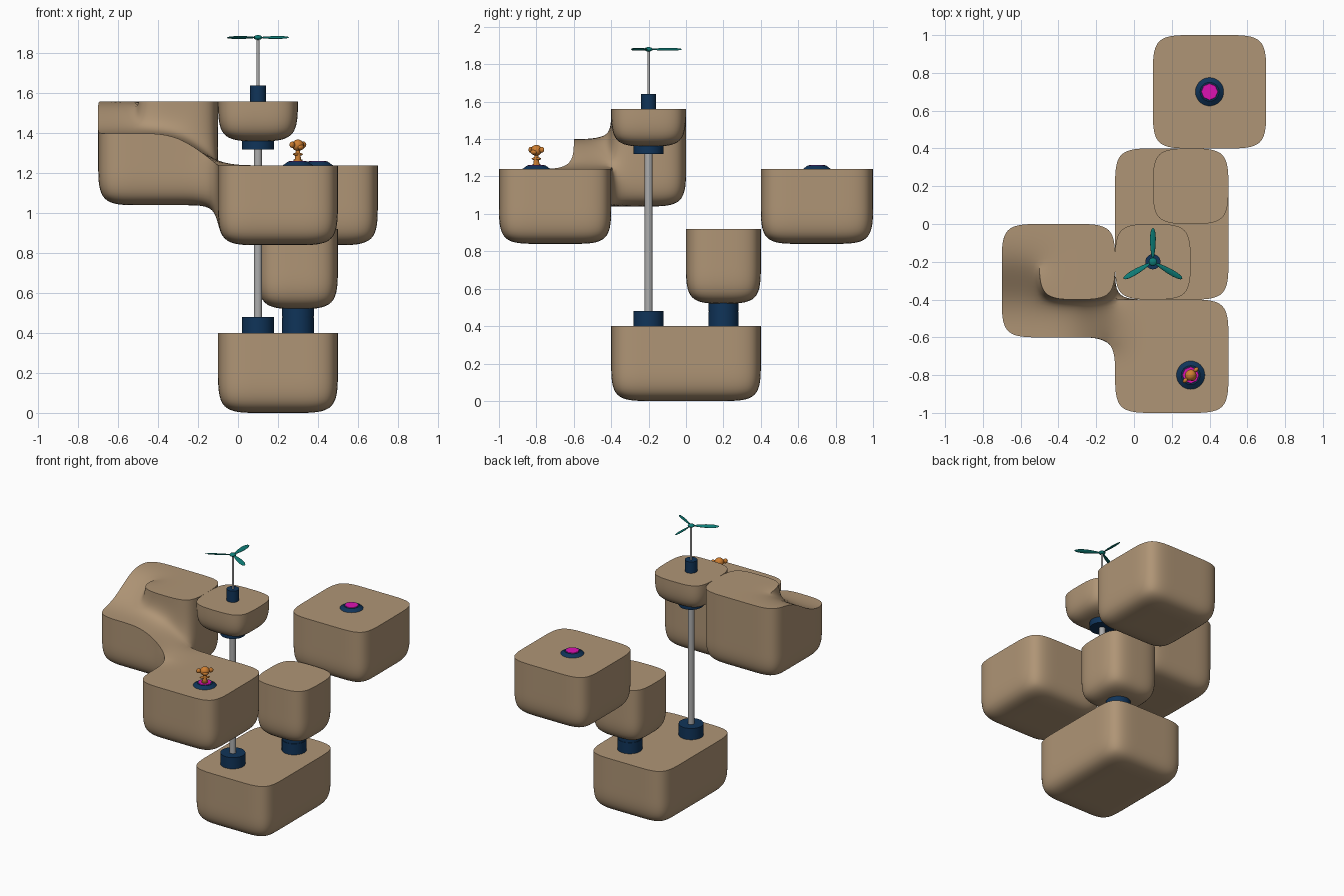
import bpy, bmesh, math
from mathutils import Matrix, Vector

if "Cube" in bpy.data.objects:
    bpy.data.objects.remove(bpy.data.objects["Cube"])


def material(name, rgb):
    m = bpy.data.materials.new(name)
    m.diffuse_color = (*rgb, 1)
    m.use_nodes = True
    m.node_tree.nodes["Principled BSDF"].inputs["Base Color"].default_value = m.diffuse_color
    return m


TAN = material("tan stone", (0.43, 0.30, 0.18))
NAVY = material("navy", (0.005, 0.034, 0.10))
GREY = material("grey metal", (0.42, 0.42, 0.42))
TEAL = material("teal", (0.004, 0.20, 0.18))
PINK = material("magenta", (0.72, 0.006, 0.45))
ORANGE = material("orange", (0.62, 0.21, 0.03))


def finish(bm, name, mat, subdivide=0, angle=35):
    me = bpy.data.meshes.new(name)
    bm.to_mesh(me)
    bm.free()
    me.materials.append(mat)
    ob = bpy.data.objects.new(name, me)
    bpy.context.collection.objects.link(ob)
    bpy.ops.object.select_all(action='DESELECT')
    ob.select_set(True)
    bpy.context.view_layer.objects.active = ob
    if subdivide:
        mod = ob.modifiers.new("smooth", 'SUBSURF')
        mod.levels = mod.render_levels = subdivide
        bpy.ops.object.modifier_apply(modifier=mod.name)
    bpy.ops.object.shade_smooth_by_angle(angle=math.radians(angle))
    return ob


def cells(i0, i1, j0, j1, k0, k1):
    return {(i, j, k) for i in range(i0, i1) for j in range(j0, j1) for k in range(k0, k1)}


def up(p):
    return (p[0], p[1], p[2] + 1)


# Rounded island: skin of 0.2-unit cells, top rims creased, then subdivided
def island(name, filled, levels, ramps=()):
    faces = {}
    for c in filled:
        for a in range(3):
            for s in (0, 1):
                n = list(c)
                n[a] += 2 * s - 1
                if tuple(n) in filled:
                    continue
                b, d = [x for x in range(3) if x != a]
                quad = []
                for u, v in ((0, 0), (1, 0), (1, 1), (0, 1)):
                    p = list(c)
                    p[a] += s
                    p[b] += u
                    p[d] += v
                    quad.append(tuple(p))
                faces[frozenset(quad)] = quad
    # a ramp replaces one step: low edge (l0, l1), foot of the step (b0, b1)
    for l0, l1, b0, b1 in ramps:
        for old in ((l0, l1, b0, b1), (b0, b1, up(b0), up(b1)), (l1, b1, up(l1), up(b1))):
            faces.pop(frozenset(old))
        for new in ((l0, l1, up(b1), up(b0)), (l1, up(l1), up(b1)), (l0, b0, up(b0))):
            faces[frozenset(new)] = new
    bm = bmesh.new()
    verts = {}
    for f in faces.values():
        for p in f:
            if p not in verts:
                verts[p] = bm.verts.new((-0.7 + 0.2 * p[0], -1 + 0.2 * p[1], levels[p[2]]))
        bm.faces.new([verts[p] for p in f])
    bmesh.ops.recalc_face_normals(bm, faces=bm.faces[:])
    bm.normal_update()
    crease = bm.edges.layers.float.new("crease_edge")
    for e in bm.edges:
        nz = sorted(f.normal.z for f in e.link_faces)
        if abs(nz[0]) < 0.1 and nz[1] > 0.3 and e.is_convex:
            e[crease] = 1.0
    finish(bm, name, TAN, subdivide=3)


def cone(name, mat, x, y, z0, z1, r0, r1=None, sides=32):
    bm = bmesh.new()
    bmesh.ops.create_cone(bm, cap_ends=True, segments=sides, radius1=r0,
                          radius2=r0 if r1 is None else r1, depth=z1 - z0,
                          matrix=Matrix.Translation((x, y, (z0 + z1) / 2)))
    return finish(bm, name, mat)


def ball(name, mat, centre, size, turn=0.0):
    bm = bmesh.new()
    bmesh.ops.create_uvsphere(bm, u_segments=20, v_segments=12, radius=1,
                              matrix=Matrix.Translation(centre) @ Matrix.Rotation(turn, 4, 'Z')
                              @ Matrix.Diagonal((*size, 1)))
    return finish(bm, name, mat, angle=60)


# Islands
island("base_island", cells(3, 6, 3, 7, 0, 2), (0, 0.2, 0.4))
island("small_cube", cells(4, 6, 5, 7, 0, 2), (0.52, 0.72, 0.92))
island("back_island", cells(4, 7, 7, 10, 0, 2), (0.84, 1.04, 1.24))
island("lift_platform", cells(3, 5, 3, 5, 0, 1), (1.36, 1.56))
island("winding_island",
       cells(3, 6, 0, 3, 0, 2) | (cells(0, 3, 2, 5, 1, 3) - {(2, 2, 2)})
       | cells(1, 3, 3, 5, 3, 4) | {(0, 4, 3)},
       (0.84, 1.04, 1.24, 1.40, 1.56),
       ramps=(((3, 2, 2), (3, 3, 2), (2, 2, 2), (2, 3, 2)),
              ((0, 3, 3), (1, 3, 3), (0, 4, 3), (1, 4, 3))))

# Mast with sockets, cap and thin spindle
MX, MY = 0.1, -0.2
cone("mast_socket", NAVY, MX, MY, 0.39, 0.48, 0.08)
cone("mast", GREY, MX, MY, 0.47, 1.33, 0.021)
cone("platform_collar", NAVY, MX, MY, 1.32, 1.37, 0.08)
cone("spindle_socket", NAVY, MX, MY, 1.55, 1.64, 0.04)
cone("spindle", GREY, MX, MY, 1.63, 1.88, 0.007, sides=16)

# Pillar under the small cube
cone("pillar_lower", NAVY, 0.3, 0.2, 0.39, 0.478, 0.08)
cone("pillar_gap", NAVY, 0.3, 0.2, 0.47, 0.49, 0.077)
cone("pillar_upper", NAVY, 0.3, 0.2, 0.482, 0.54, 0.08)

# Propeller: hub and three tapered, pitched blades
ball("propeller_hub", TEAL, (MX, MY, 1.88), (0.022, 0.022, 0.012))
for n in range(3):
    bm = bmesh.new()
    bmesh.ops.create_uvsphere(bm, u_segments=16, v_segments=12, radius=1)
    for v in bm.verts:
        t = (v.co.x + 1) / 2
        v.co = Vector((0.01 + 0.17 * t, v.co.y * 0.021 * (0.5 + 0.5 * t), v.co.z * 0.005))
    bm.transform(Matrix.Translation((MX, MY, 1.88))
                 @ Matrix.Rotation(math.radians(90 + 120 * n), 4, 'Z')
                 @ Matrix.Rotation(math.radians(20), 4, 'X'))
    finish(bm, "propeller_blade", TEAL, angle=60)

# Floor buttons
for x, y in ((0.4, 0.7), (0.3, -0.8)):
    cone("button_ring", NAVY, x, y, 1.235, 1.258, 0.082, 0.05)
    cone("button_top", PINK, x, y, 1.255, 1.261, 0.046, 0.043, sides=8)

# Little round-eared figure, facing the front right
FX, FY = 0.3, -0.8
face = Vector((1, -1, 0)).normalized()
side = Vector((1, 1, 0)).normalized()
TURN = math.radians(45)


def at(s, f, z):
    return Vector((FX, FY, z)) + side * s + face * f


cone("figure_foot", ORANGE, FX, FY, 1.258, 1.268, 0.022, sides=20)
cone("figure_body", ORANGE, FX, FY, 1.262, 1.315, 0.017, 0.010, sides=20)
ball("figure_arms", ORANGE, at(0, 0, 1.295), (0.034, 0.011, 0.008), TURN)
ball("figure_head", ORANGE, at(0, 0, 1.34), (0.031, 0.029, 0.029), TURN)
ball("figure_muzzle", ORANGE, at(0, 0.02, 1.331), (0.02, 0.014, 0.014), TURN)
for s in (-1, 1):
    ball("figure_ear", ORANGE, at(s * 0.04, 0, 1.343), (0.016, 0.011, 0.016), TURN)
